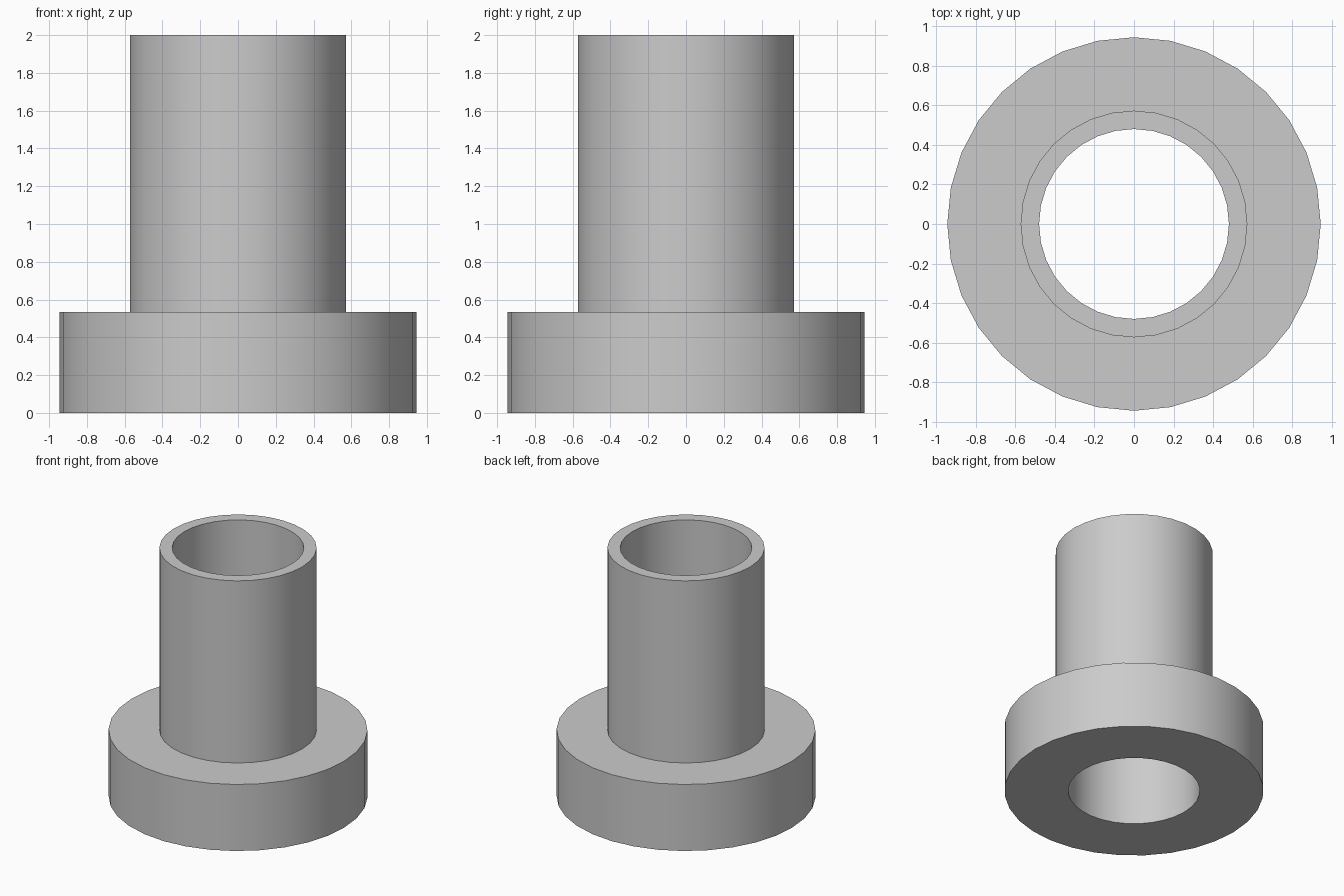
import bpy
import bmesh
import math

cube = bpy.data.objects.get("Cube")
if cube:
    bpy.data.objects.remove(cube, do_unlink=True)

SIDES = 32
BORE, TUBE, FLANGE = 0.48, 0.573, 0.944
STEP, TOP = 0.535, 2.0

# Plain grey material
grey = bpy.data.materials.new("plain_grey")
grey.use_nodes = True
colour = (0.6, 0.6, 0.6, 1.0)
grey.diffuse_color = colour
grey.node_tree.nodes["Principled BSDF"].inputs["Base Color"].default_value = colour

# Half section of the bushing: flange, step, tube and through bore
section = [(BORE, 0), (FLANGE, 0), (FLANGE, STEP), (TUBE, STEP), (TUBE, TOP), (BORE, TOP)]

# Revolve the closed section about the z axis
bm = bmesh.new()
verts = [bm.verts.new((r, 0, z)) for r, z in section]
edges = [bm.edges.new((a, b)) for a, b in zip(verts, verts[1:] + verts[:1])]
bmesh.ops.spin(bm, geom=verts + edges, cent=(0, 0, 0), axis=(0, 0, 1),
               angle=math.tau, steps=SIDES, use_merge=True)
bmesh.ops.remove_doubles(bm, verts=bm.verts, dist=0.0001)
bmesh.ops.recalc_face_normals(bm, faces=bm.faces)

mesh = bpy.data.meshes.new("flanged_bushing")
bm.to_mesh(mesh)
bm.free()
mesh.materials.append(grey)
bushing = bpy.data.objects.new("flanged_bushing", mesh)
bpy.context.collection.objects.link(bushing)

# Smooth round walls with sharp rims
bpy.ops.object.select_all(action="DESELECT")
bushing.select_set(True)
bpy.context.view_layer.objects.active = bushing
bpy.ops.object.shade_smooth_by_angle(angle=math.radians(30))
